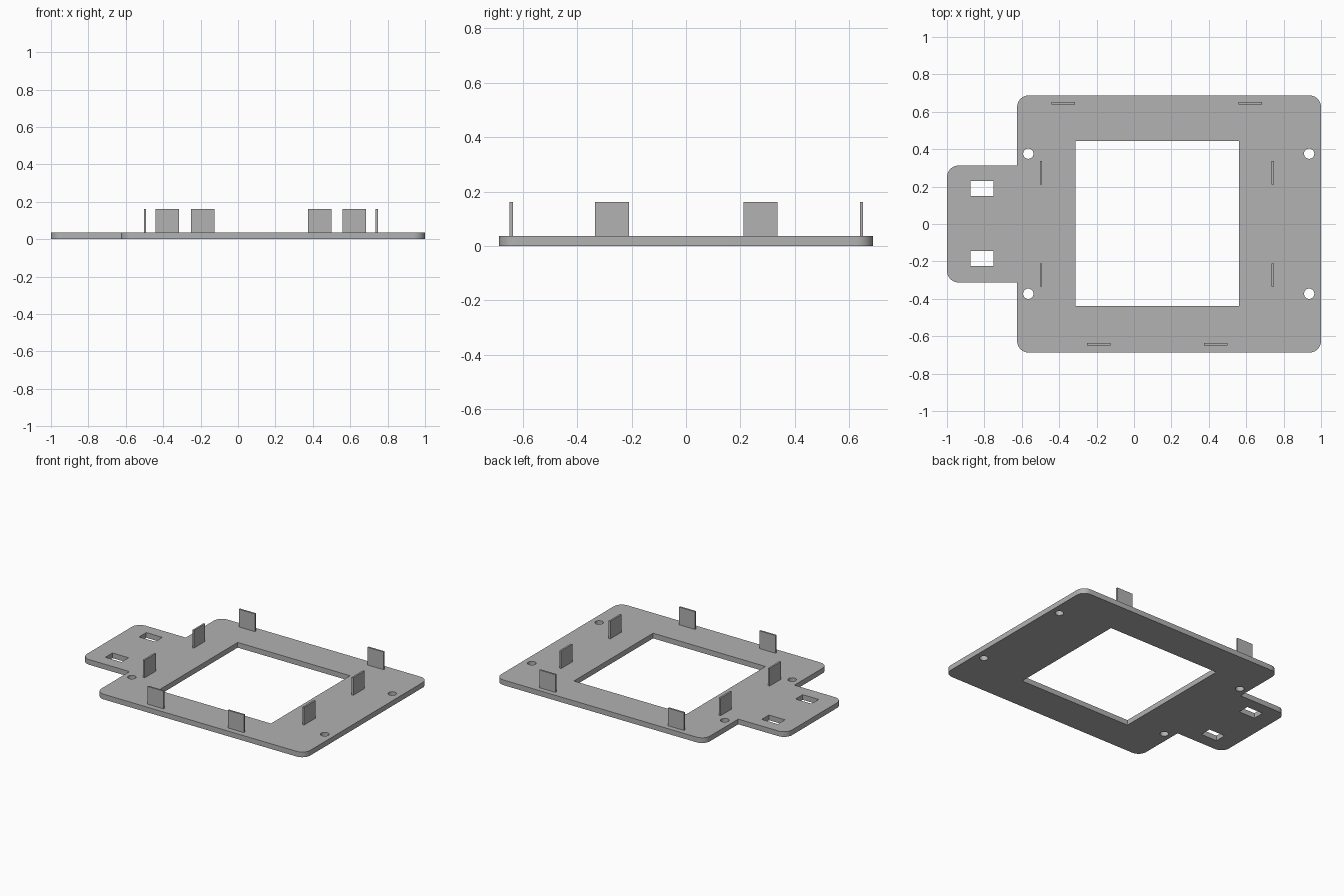
import bpy, bmesh
from math import pi, cos, sin

cube = bpy.data.objects.get("Cube")
if cube:
    bpy.data.objects.remove(cube, do_unlink=True)

PLATE_H = 0.0365
CLIP_TOP = 0.161
CLIP_W, CLIP_T = 0.125, 0.0125
RADIUS = 0.0625

grey = bpy.data.materials.new("plain grey")
grey.use_nodes = True
colour = (0.445, 0.445, 0.445, 1)
grey.diffuse_color = colour
grey.node_tree.nodes["Principled BSDF"].inputs["Base Color"].default_value = colour


def arc(cx, cy, r, start, sweep, steps):
    """Points along a circular arc, both ends included."""
    return [(cx + r * cos(start + sweep * i / steps),
             cy + r * sin(start + sweep * i / steps)) for i in range(steps + 1)]


def rectangle(x0, x1, y0, y1):
    return [(x0, y0), (x1, y0), (x1, y1), (x0, y1)]


def add_object(name, bm):
    bmesh.ops.recalc_face_normals(bm, faces=bm.faces)
    mesh = bpy.data.meshes.new(name)
    bm.to_mesh(mesh)
    bm.free()
    mesh.materials.append(grey)
    obj = bpy.data.objects.new(name, mesh)
    bpy.context.collection.objects.link(obj)
    return obj


def add_plate(name, loops, height):
    """Fill an outline with holes, then extrude it upwards."""
    bm = bmesh.new()
    for loop in loops:
        verts = [bm.verts.new((x, y, 0)) for x, y in loop]
        for a, b in zip(verts, verts[1:] + verts[:1]):
            bm.edges.new((a, b))
    bmesh.ops.triangle_fill(bm, edges=bm.edges[:], use_beauty=True, normal=(0, 0, 1))
    top = bmesh.ops.extrude_face_region(bm, geom=bm.faces[:], use_keep_orig=True)
    moved = [v for v in top["geom"] if isinstance(v, bmesh.types.BMVert)]
    bmesh.ops.translate(bm, verts=moved, vec=(0, 0, height))
    return add_object(name, bm)


def add_clip(name, x, y, along_x):
    size = (CLIP_W, CLIP_T) if along_x else (CLIP_T, CLIP_W)
    height = CLIP_TOP - PLATE_H
    bm = bmesh.new()
    bmesh.ops.create_cube(bm, size=1)
    bmesh.ops.scale(bm, vec=(*size, height), verts=bm.verts)
    bmesh.ops.translate(bm, vec=(x, y, PLATE_H + height / 2), verts=bm.verts)
    add_object(name, bm)


# Outline: rounded square frame with a narrower rounded tongue on one side
X0, X1, Y, TX, TY = -0.625, 1.0, 0.6875, -1.0, 0.3125
outline = arc(X1 - RADIUS, -Y + RADIUS, RADIUS, -pi / 2, pi / 2, 10)
outline += arc(X1 - RADIUS, Y - RADIUS, RADIUS, 0, pi / 2, 10)
outline += arc(X0 + RADIUS, Y - RADIUS, RADIUS, pi / 2, pi / 2, 10)
outline += [(X0, TY)]
outline += arc(TX + RADIUS, TY - RADIUS, RADIUS, pi / 2, pi / 2, 10)
outline += arc(TX + RADIUS, -TY + RADIUS, RADIUS, pi, pi / 2, 10)
outline += [(X0, -TY)]
outline += arc(X0 + RADIUS, -Y + RADIUS, RADIUS, pi, pi / 2, 10)

# Window, tongue slots and screw holes
loops = [outline, rectangle(-0.3125, 0.5625, -0.4375, 0.4425)]
for y in (-0.185, 0.19):
    loops.append(rectangle(-0.875, -0.75, y - 0.04, y + 0.04))
for x in (-0.565, 0.9365):
    for y in (-0.373, 0.376):
        loops.append(arc(x, y, 0.0275, 0, 2 * pi, 32)[:-1])

plate = add_plate("base_plate", loops, PLATE_H)
bpy.context.view_layer.objects.active = plate
plate.select_set(True)
bpy.ops.object.shade_smooth_by_angle(angle=pi / 6)

# Upright clips around the frame
for i, x in enumerate((-0.1875, 0.4375)):
    add_clip(f"front_clip_{i + 1}", x, -0.643, True)
for i, x in enumerate((-0.3775, 0.6225)):
    add_clip(f"back_clip_{i + 1}", x, 0.645, True)
for i, y in enumerate((-0.2725, 0.2745)):
    add_clip(f"right_clip_{i + 1}", -0.4975, y, False)
    add_clip(f"left_clip_{i + 1}", 0.7425, y, False)
